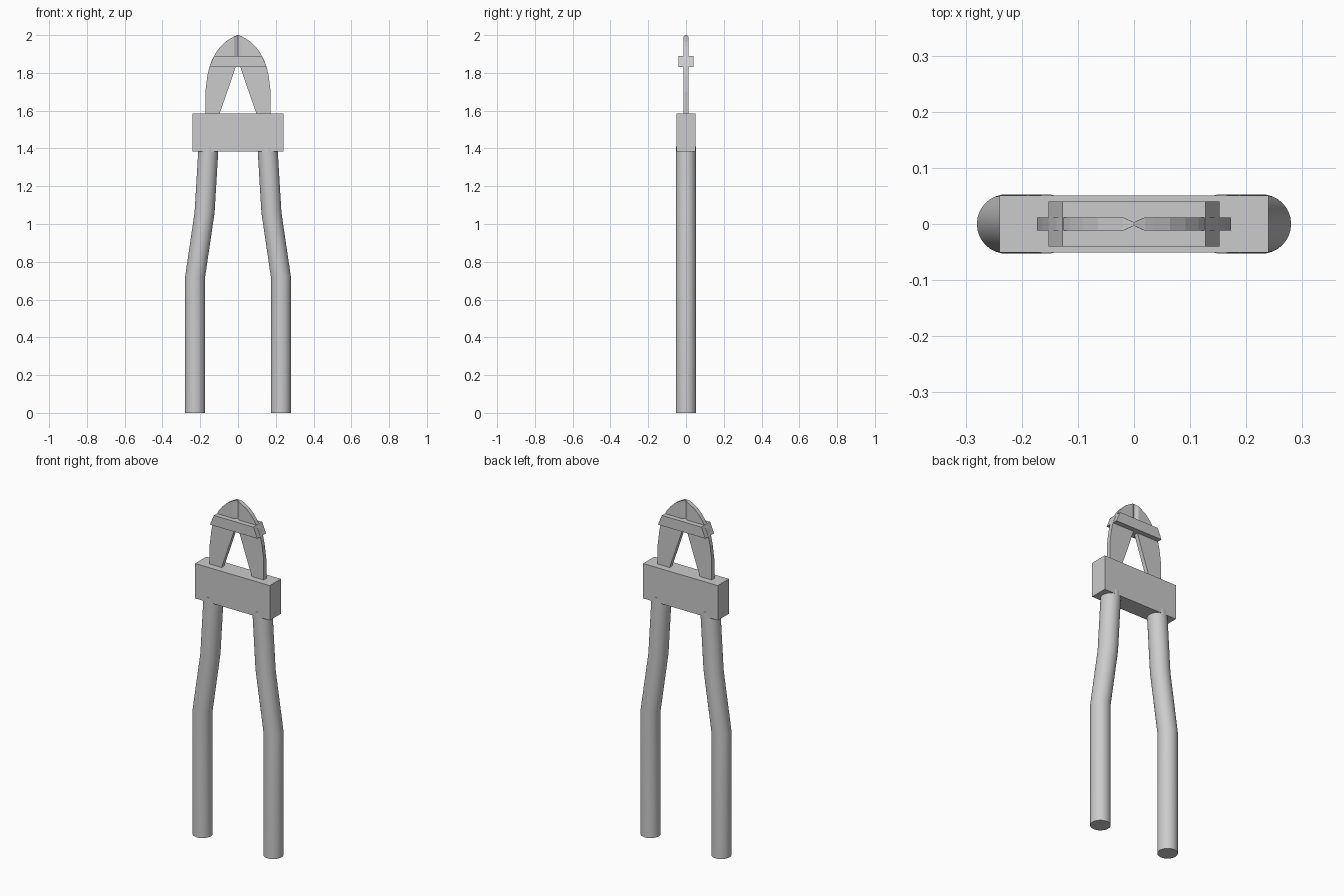
import bpy, bmesh, math

if "Cube" in bpy.data.objects:
    bpy.data.objects.remove(bpy.data.objects["Cube"])


def loft(name, rings, smooth=False):
    """Skin a stack of equal-length vertex rings and cap both ends."""
    bm = bmesh.new()
    rows = [[bm.verts.new(p) for p in r] for r in rings]
    n = len(rows[0])
    for a, b in zip(rows, rows[1:]):
        for i in range(n):
            j = (i + 1) % n
            bm.faces.new((a[i], a[j], b[j], b[i]))
    bm.faces.new(rows[0][::-1])
    bm.faces.new(rows[-1])
    bmesh.ops.remove_doubles(bm, verts=bm.verts, dist=1e-5)
    bmesh.ops.recalc_face_normals(bm, faces=bm.faces)
    me = bpy.data.meshes.new(name)
    bm.to_mesh(me)
    bm.free()
    ob = bpy.data.objects.new(name, me)
    bpy.context.collection.objects.link(ob)
    if smooth:
        bpy.ops.object.select_all(action='DESELECT')
        ob.select_set(True)
        bpy.context.view_layer.objects.active = ob
        bpy.ops.object.shade_smooth_by_angle(angle=math.radians(30))
    return ob


def rect(hx, hy, z):
    return [(-hx, -hy, z), (hx, -hy, z), (hx, hy, z), (-hx, hy, z)]


def mirror_x(ob):
    ob.modifiers.new("mirror", 'MIRROR').use_mirror_merge = False


# Handles: round bars with two bends
R, SIDES = 0.053, 32
path = [(0.227, 0), (0.227, 0.72), (0.177, 1.06), (0.156, 1.41)]
rings = [[(cx + R * math.cos(2 * math.pi * i / SIDES),
           R * math.sin(2 * math.pi * i / SIDES), z) for i in range(SIDES)]
         for cx, z in path]
mirror_x(loft("handle", rings, smooth=True))

# Pivot block
loft("pivot_block", [rect(0.24, 0.051, 1.383), rect(0.24, 0.051, 1.585)])

# Jaws: thin plates, sharpened where they meet (z, outer x, inner x, bevel)
T = 0.012
levels = [(1.56, 0.173, 0.106, 0), (1.70, 0.173, 0.057, 0),
          (1.78, 0.163, 0.030, 0), (1.83, 0.152, 0.013, 0),
          (1.868, 0.138, 0, 0), (1.87, 0.137, 0, 0.02),
          (1.91, 0.115, 0, 0.02), (1.94, 0.092, 0, 0.02),
          (1.967, 0.064, 0, 0.02), (1.985, 0.034, 0, 0.02),
          (1.993, 0.02, 0, 0.019), (2.0, 0.002, 0, 0.001)]
rings = []
for z, xo, xi, b in levels:
    t = T if z < 1.999 else 0.004
    e = 0.001 if b else t
    rings.append([(xi, -e, z), (xi + b + 0.0005, -t, z), (xo, -t, z),
                  (xo, t, z), (xi + b + 0.0005, t, z), (xi, e, z)])
mirror_x(loft("jaw", rings))

# Cross bar over the jaws
loft("jaw_cross_bar", [rect(0.152, 0.04, 1.83), rect(0.127, 0.04, 1.89)])
